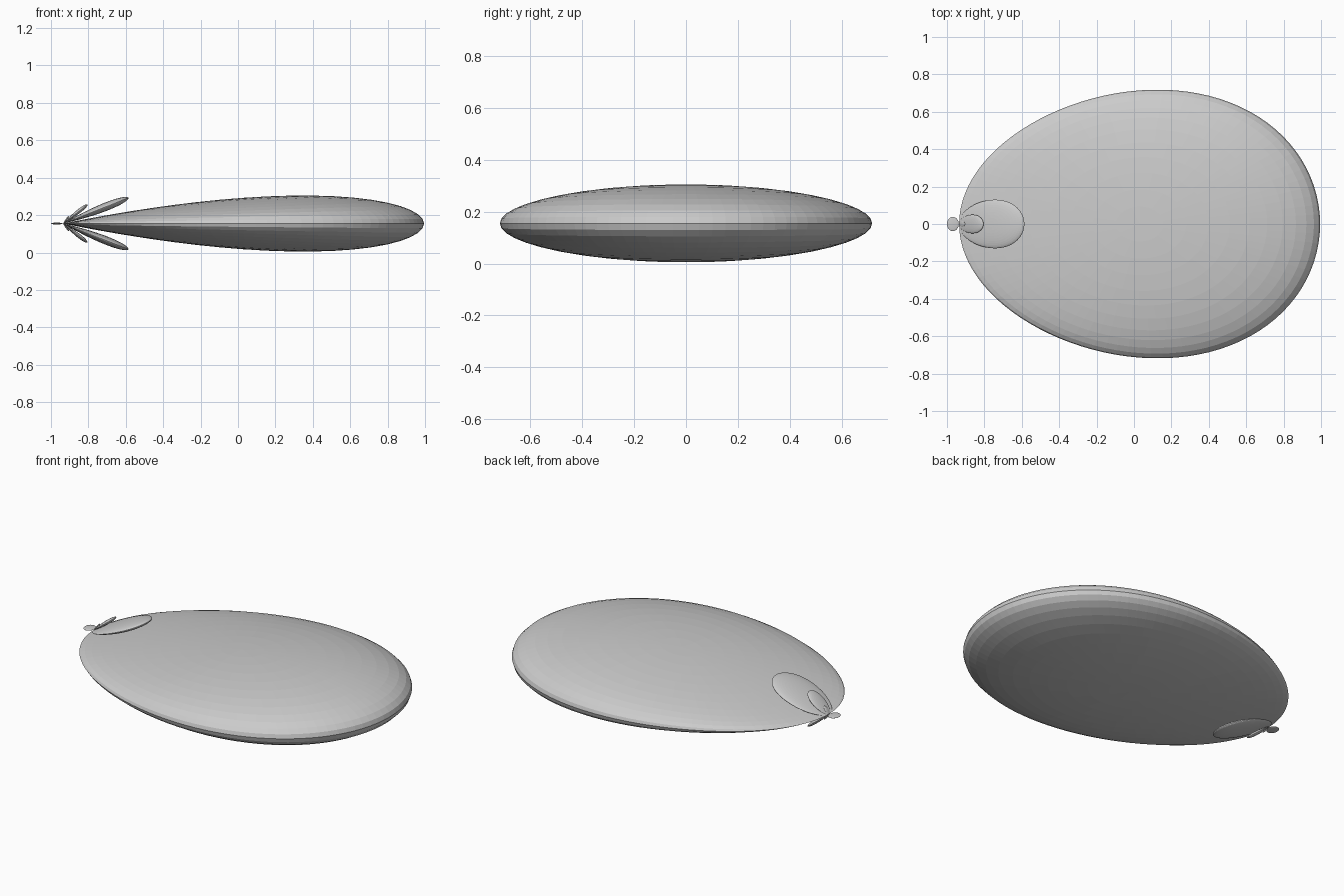
import bpy, bmesh
from math import sqrt, radians
from mathutils import Matrix, Vector

if "Cube" in bpy.data.objects:
    bpy.data.objects.remove(bpy.data.objects["Cube"])

MID = 0.155      # height of the centre plane
TIP = -0.935     # pointed end where all lobes meet


def lobe(name, base, length, half_w, half_t, angle=0, segs=96, rings=24, pointed=True):
    """Flattened egg starting at base, growing along +x, tilted up by angle."""
    bm = bmesh.new()
    bmesh.ops.create_uvsphere(bm, u_segments=segs, v_segments=rings, radius=1)
    for v in bm.verts:
        p, q, r = v.co
        p = max(-1, min(1, p))
        wide = (1 + 0.102 * p) / 1.005 if pointed else 1
        thick = sqrt(1 + p) / 1.089 if pointed else 1
        v.co = Vector(((p + 1) * length / 2, q * half_w * wide, r * half_t * thick))
    bm.transform(Matrix.Translation((base, 0, MID)) @ Matrix.Rotation(radians(-angle), 4, 'Y'))
    me = bpy.data.meshes.new(name)
    bm.to_mesh(me)
    bm.free()
    ob = bpy.data.objects.new(name, me)
    bpy.context.collection.objects.link(ob)
    return ob


# Main padded body
lobe("body", TIP, 1.93, 0.718, 0.15)

# Small lobes fanning out above and below the pointed end
for side, s in (("upper", 1), ("lower", -1)):
    lobe(side + "_large_lobe", TIP, 0.375, 0.13, 0.022, s * 21.5, 64)
    lobe(side + "_small_lobe", TIP, 0.165, 0.05, 0.011, s * 38, 48, 16)
    lobe(side + "_tiny_lobe", TIP, 0.05, 0.014, 0.004, s * 52, 32, 12)

# Thin knob at the very end
lobe("end_knob", -1.0, 0.063, 0.038, 0.005, 0, 48, 12, pointed=False)
